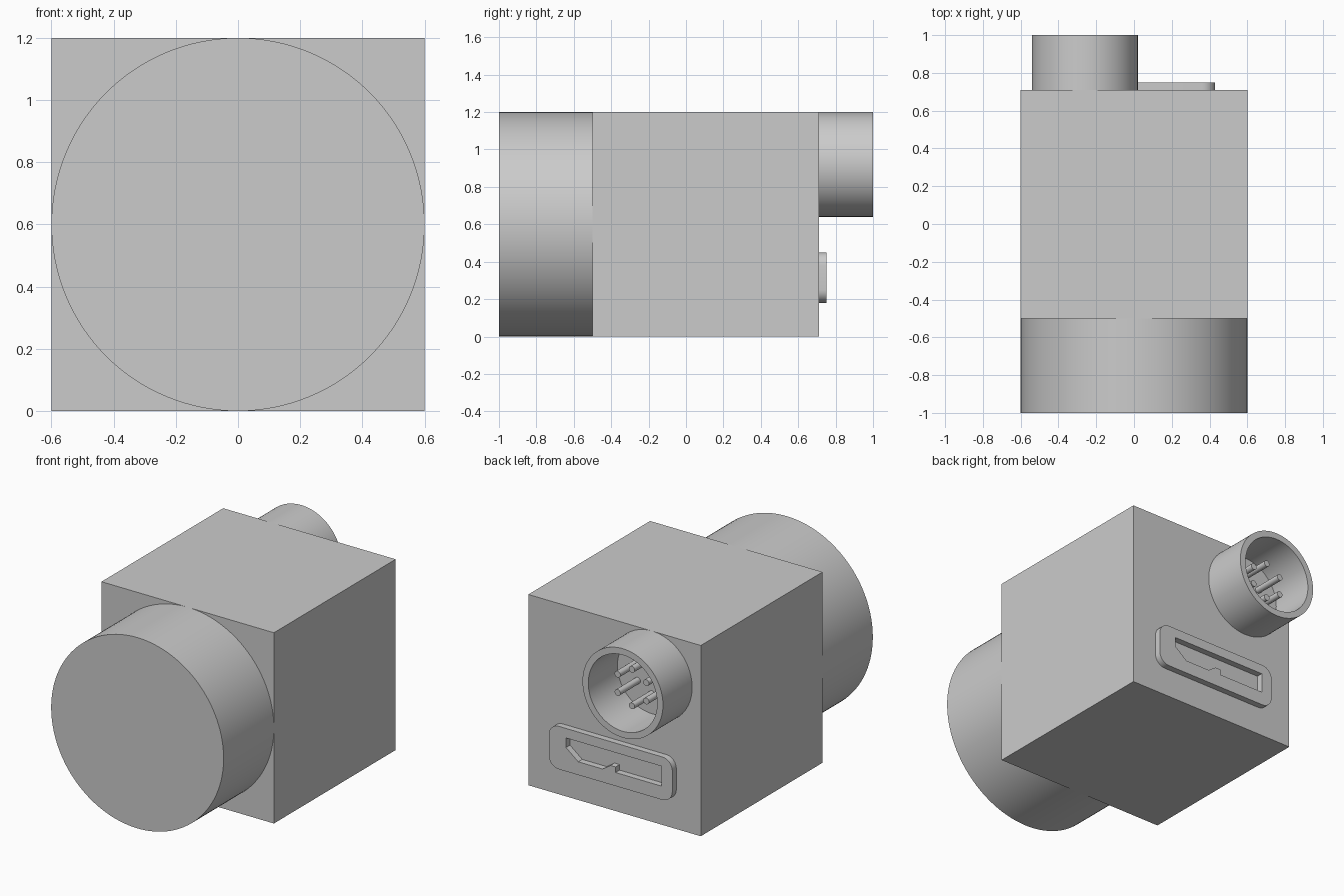
import bpy
import bmesh
from math import cos, sin, pi, radians
from mathutils import Vector

cube = bpy.data.objects.get("Cube")
if cube:
    bpy.data.objects.remove(cube, do_unlink=True)

GREY = (0.6, 0.6, 0.6, 1.0)
grey = bpy.data.materials.new("plain_grey")
grey.diffuse_color = GREY
grey.use_nodes = True
grey.node_tree.nodes["Principled BSDF"].inputs["Base Color"].default_value = GREY


def circle(cx, cz, r, n=96):
    return [(cx + r * cos(2 * pi * i / n), cz + r * sin(2 * pi * i / n)) for i in range(n)]


def rounded_rect(x0, x1, z0, z1, r=0.0, steps=8):
    if r == 0:
        return [(x0, z0), (x1, z0), (x1, z1), (x0, z1)]
    corners = [(x1 - r, z1 - r), (x0 + r, z1 - r), (x0 + r, z0 + r), (x1 - r, z0 + r)]
    points = []
    for k, (cx, cz) in enumerate(corners):
        for i in range(steps + 1):
            a = (k + i / steps) * pi / 2
            points.append((cx + r * cos(a), cz + r * sin(a)))
    return points


def prism(name, y0, y1, outline, hole=None):
    """Extrude an x-z outline, with an optional hole, along y."""
    bm = bmesh.new()
    edges = []
    for loop in filter(None, (outline, hole)):
        verts = [bm.verts.new((x, y0, z)) for x, z in loop]
        if not hole:
            bm.faces.new(verts)
        else:
            edges += [bm.edges.new((v, verts[i - 1])) for i, v in enumerate(verts)]
    if hole:
        bmesh.ops.triangle_fill(bm, edges=edges, use_beauty=True, normal=Vector((0, -1, 0)))
    result = bmesh.ops.extrude_face_region(bm, geom=bm.faces[:], use_keep_orig=True)
    moved = [g for g in result["geom"] if isinstance(g, bmesh.types.BMVert)]
    bmesh.ops.translate(bm, verts=moved, vec=(0, y1 - y0, 0))
    bmesh.ops.recalc_face_normals(bm, faces=bm.faces[:])
    mesh = bpy.data.meshes.new(name)
    bm.to_mesh(mesh)
    bm.free()
    mesh.materials.append(grey)
    obj = bpy.data.objects.new(name, mesh)
    bpy.context.collection.objects.link(obj)
    bpy.ops.object.select_all(action="DESELECT")
    obj.select_set(True)
    bpy.context.view_layer.objects.active = obj
    bpy.ops.object.shade_smooth_by_angle(angle=radians(30))
    return obj


BACK = 0.71

# Main housing and round front barrel
prism("housing", -0.5, BACK, rounded_rect(-0.6, 0.6, 0, 1.2))
prism("front_barrel", -1.0, -0.5, circle(0, 0.6, 0.6, 128))

# Round socket with a ring of six pins
SX, SZ = -0.26, 0.92
prism("socket_shell", BACK, 1.0, circle(SX, SZ, 0.28), circle(SX, SZ, 0.24))
for i in range(6):
    a = pi / 6 + i * pi / 3
    prism(f"socket_pin_{i + 1}", BACK, 0.91,
          circle(SX + 0.115 * cos(a), SZ + 0.115 * sin(a), 0.02, 24))

# Data port plate with its notched slot
slot = [(0.31, 0.39), (0.31, 0.33), (0.225, 0.263), (0.055, 0.263), (0.0, 0.3),
        (-0.035, 0.3), (-0.035, 0.265), (-0.355, 0.265), (-0.355, 0.39)]
prism("data_port", BACK, 0.75, rounded_rect(-0.43, 0.43, 0.18, 0.45, 0.07), slot)
